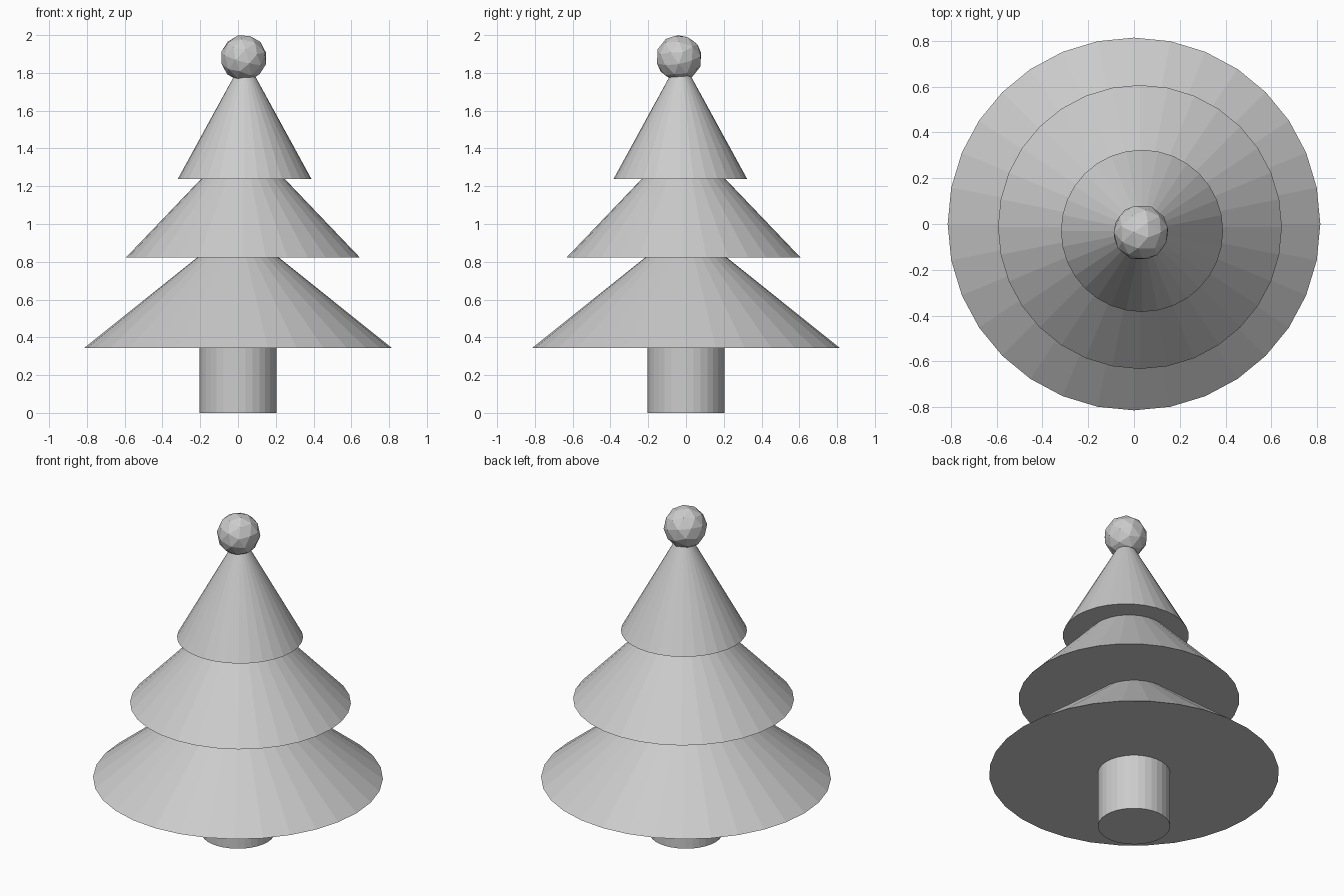
import bpy

if "Cube" in bpy.data.objects:
    bpy.data.objects.remove(bpy.data.objects["Cube"])


def tapered(name, x, y, z0, z1, r0, r1):
    """Upright 32-sided cone or cylinder between two heights."""
    bpy.ops.mesh.primitive_cone_add(
        vertices=32, radius1=r0, radius2=r1, depth=z1 - z0,
        location=(x, y, (z0 + z1) / 2))
    bpy.context.object.name = name


# Trunk
tapered("trunk", 0, 0, 0, 0.40, 0.203, 0.203)

# Foliage tiers: x, y, base height, apex height, base radius
tiers = [
    ("lower_branches", 0, 0, 0.344, 0.996, 0.814),
    ("middle_branches", 0.026, -0.013, 0.822, 1.47, 0.62),
    ("upper_branches", 0.035, -0.03, 1.238, 1.885, 0.354),
]
for name, x, y, z0, z1, r in tiers:
    tapered(name, x, y, z0, z1, r, 0)

# Faceted ball on top, slightly tilted
bpy.ops.mesh.primitive_ico_sphere_add(
    subdivisions=2, radius=0.123, location=(0.03, -0.037, 1.879),
    rotation=(0.25, 0.2, 0.3))
bpy.context.object.name = "top_ball"
